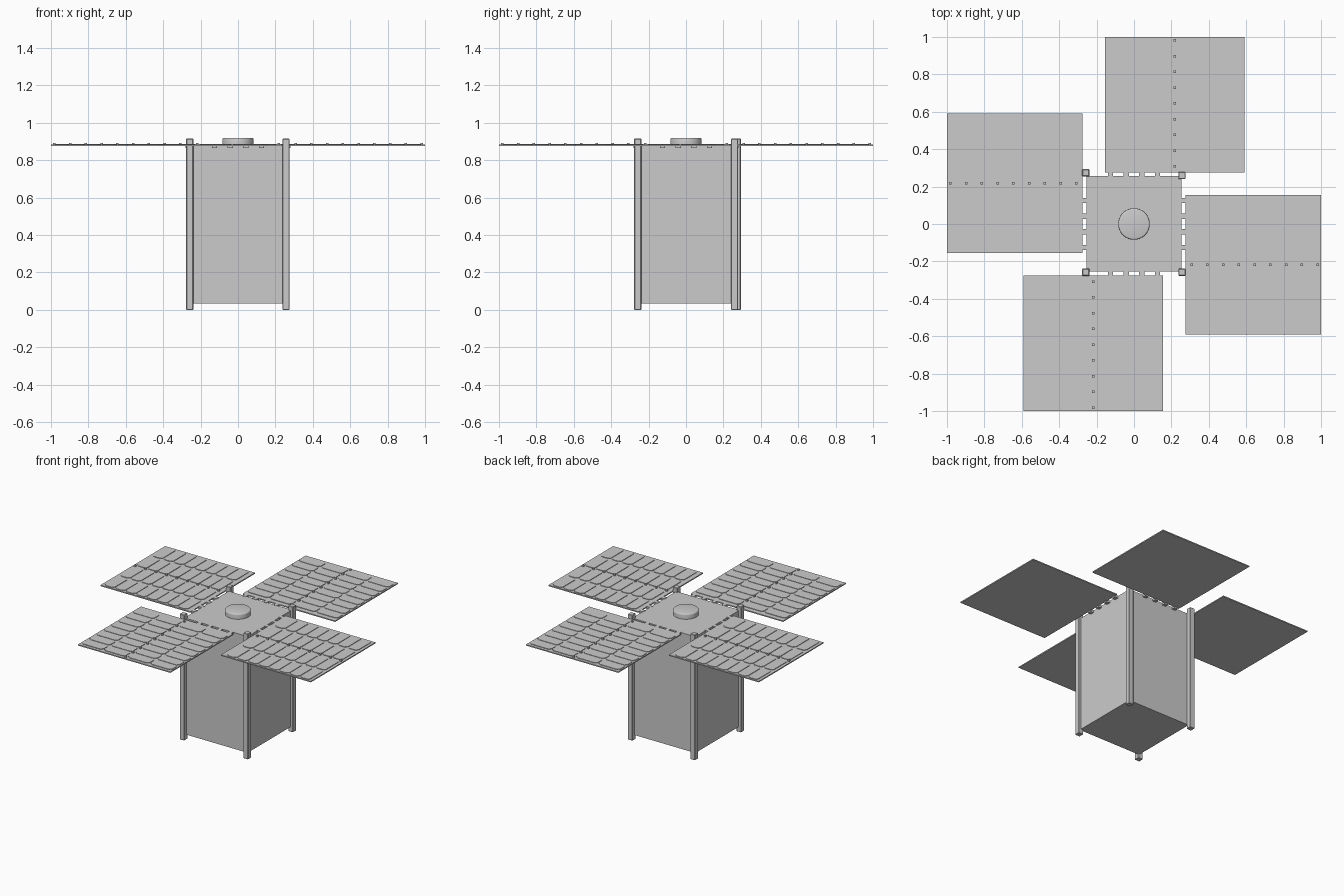
import bpy, bmesh, math
from mathutils import Matrix, Vector

if "Cube" in bpy.data.objects:
    bpy.data.objects.remove(bpy.data.objects["Cube"])


def finish(bm, name):
    bmesh.ops.recalc_face_normals(bm, faces=bm.faces)
    me = bpy.data.meshes.new(name)
    bm.to_mesh(me)
    bm.free()
    ob = bpy.data.objects.new(name, me)
    bpy.context.collection.objects.link(ob)
    return ob


def add_box(bm, x0, x1, y0, y1, z0, z1):
    m = Matrix.Translation(((x0 + x1) / 2, (y0 + y1) / 2, (z0 + z1) / 2))
    m = m @ Matrix.Diagonal((x1 - x0, y1 - y0, z1 - z0, 1))
    bmesh.ops.create_cube(bm, size=1, matrix=m)


def add_cell(bm, cx, cy, w, d, z0, z1, c):
    # thin plate with cut corners
    a, b = w / 2, d / 2
    pts = [(a, b - c), (a - c, b), (c - a, b), (-a, b - c),
           (-a, c - b), (c - a, -b), (a - c, -b), (a, c - b)]
    low = [bm.verts.new((cx + x, cy + y, z0)) for x, y in pts]
    top = [bm.verts.new((cx + x, cy + y, z1)) for x, y in pts]
    bm.faces.new(low[::-1])
    bm.faces.new(top)
    for i in range(8):
        j = (i + 1) % 8
        bm.faces.new((low[i], low[j], top[j], top[i]))


def box_object(name, *dims, bevel=0):
    bm = bmesh.new()
    add_box(bm, *dims)
    if bevel:
        bmesh.ops.bevel(bm, geom=bm.edges[:], offset=bevel, segments=1, affect='EDGES')
    return finish(bm, name)


# Main body
box_object("body", -0.255, 0.255, -0.253, 0.257, 0.035, 0.882)

# Corner rails; the back left one stands slightly proud
W = 0.038
for name, x, y in (("front_left", -0.277, -0.277), ("front_right", 0.237, -0.277),
                   ("back_right", 0.237, 0.24), ("back_left", -0.277, 0.255)):
    box_object("rail_" + name, x, x + W, y, y + W, 0.0, 0.915, bevel=0.003)

# Round cap on top, with a softened rim
bm = bmesh.new()
bmesh.ops.create_cone(bm, cap_ends=True, segments=48, radius1=0.084, radius2=0.084,
                      depth=0.04, matrix=Matrix.Translation((0, 0, 0.9)))
rim = [e for e in bm.edges if all(v.co.z > 0.91 for v in e.verts)]
bmesh.ops.bevel(bm, geom=rim, offset=0.008, segments=3, profile=0.5, affect='EDGES')
cap = finish(bm, "top_cap")
bpy.context.view_layer.objects.active = cap
cap.select_set(True)
bpy.ops.object.shade_smooth_by_angle(angle=math.radians(40))
cap.select_set(False)

# Four wings, each built on the front side and turned about z
CX, ROWS = -0.2175, 8
Y0, Y1 = -0.308, -0.982
pitch = (Y0 - Y1) / ROWS
for k, side in enumerate(("front", "right", "back", "left")):
    turn = Matrix.Rotation(k * math.pi / 2, 4, 'Z')

    # Panel sheet
    bm = bmesh.new()
    add_box(bm, CX - 0.372, CX + 0.372, -1.0, -0.276, 0.876, 0.884)
    panel = finish(bm, "panel_" + side)

    # Solar cells in rows of four
    bm = bmesh.new()
    for r in range(ROWS):
        for off in (-0.277, -0.097, 0.097, 0.277):
            add_cell(bm, CX + off, Y0 - (r + 0.5) * pitch, 0.172, pitch - 0.005,
                     0.883, 0.888, 0.016)
    cells = finish(bm, "solar_cells_" + side)

    # Small connectors down the middle gap
    bm = bmesh.new()
    for r in range(ROWS + 1):
        y = Y0 - r * pitch
        add_box(bm, CX - 0.007, CX + 0.007, y - 0.007, y + 0.007, 0.883, 0.893)
    dots = finish(bm, "connectors_" + side)

    # Hinge blocks joining panel and body
    bm = bmesh.new()
    for x in (-0.125, -0.042, 0.042, 0.125):
        add_box(bm, x - 0.014, x + 0.014, -0.282, -0.248, 0.866, 0.884)
    hinges = finish(bm, "hinges_" + side)

    for ob in (panel, cells, dots, hinges):
        ob.data.transform(turn)
